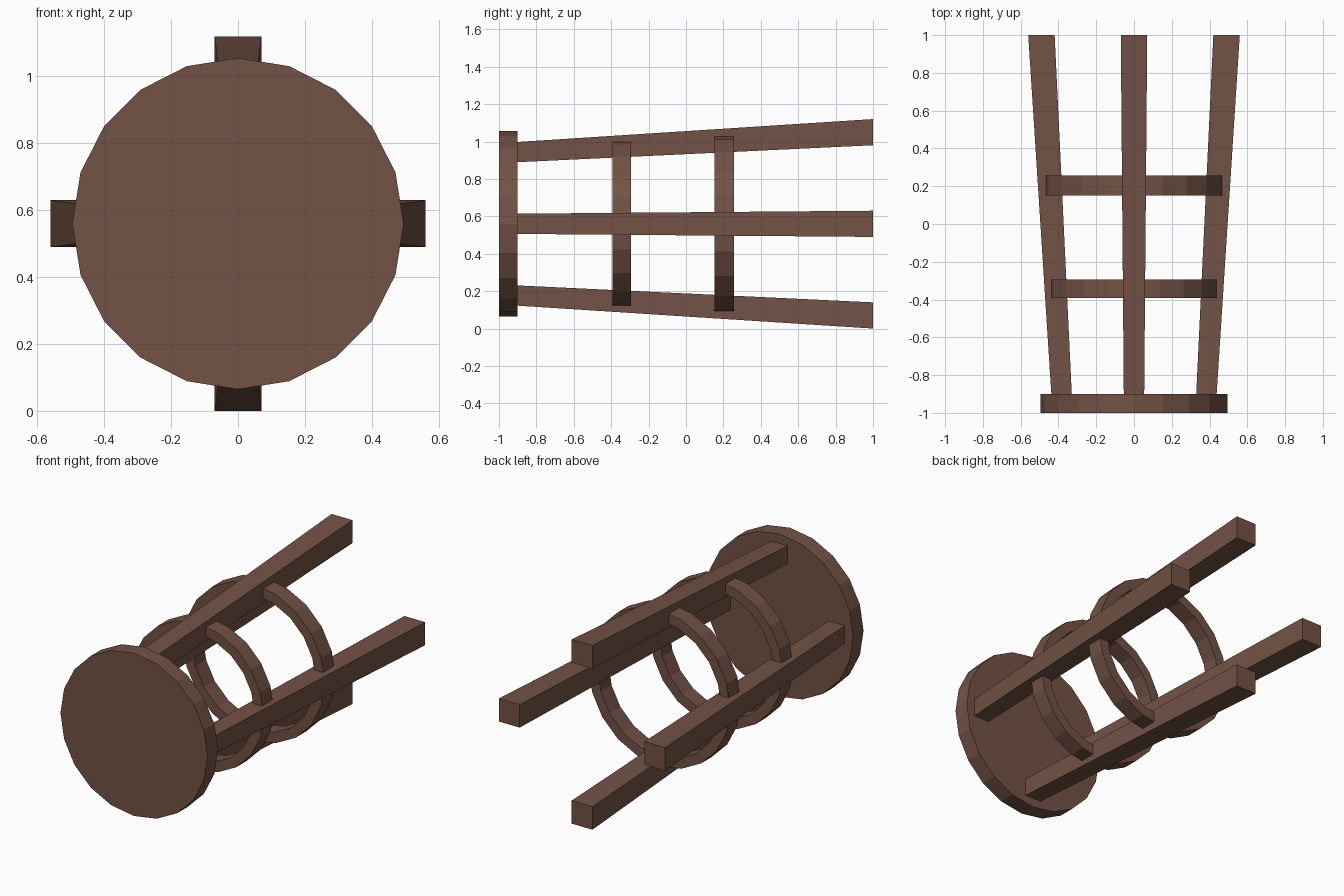
import bpy, bmesh
from math import sin, cos, pi
from mathutils import Matrix, Vector

if "Cube" in bpy.data.objects:
    bpy.data.objects.remove(bpy.data.objects["Cube"])

CZ = 0.56      # height of the stool's axis, which runs along y
SIDES = 20

wood = bpy.data.materials.new("brown_wood")
wood.diffuse_color = (0.17, 0.085, 0.06, 1)
wood.use_nodes = True
wood.node_tree.nodes["Principled BSDF"].inputs["Base Color"].default_value = wood.diffuse_color


def finish(name, bm):
    bmesh.ops.recalc_face_normals(bm, faces=bm.faces)
    me = bpy.data.meshes.new(name)
    bm.to_mesh(me)
    bm.free()
    me.materials.append(wood)
    ob = bpy.data.objects.new(name, me)
    bpy.context.collection.objects.link(ob)
    ob.location.z = CZ
    return ob


def loop(bm, r, y):
    return [bm.verts.new((r * sin(2 * pi * i / SIDES), y, r * cos(2 * pi * i / SIDES)))
            for i in range(SIDES)]


def bridge(bm, a, b):
    n = len(a)
    for i in range(n):
        bm.faces.new((a[i], a[(i + 1) % n], b[(i + 1) % n], b[i]))


def disc(name, r, y0, y1):
    bm = bmesh.new()
    a, b = loop(bm, r, y0), loop(bm, r, y1)
    bridge(bm, a, b)
    bm.faces.new(a)
    bm.faces.new(b)
    finish(name, bm)


def ring(name, outer, inner, y0, y1):
    bm = bmesh.new()
    ls = [loop(bm, r, y) for r, y in ((outer, y0), (outer, y1), (inner, y1), (inner, y0))]
    for i in range(4):
        bridge(bm, ls[i], ls[(i + 1) % 4])
    finish(name, bm)


def leg(name, angle):
    # tapered square bar, splayed away from the axis
    bm = bmesh.new()
    ends = []
    for y, half, lo, hi in ((-0.91, 0.054, 0.329, 0.437), (1.0, 0.07, 0.42, 0.56)):
        ends.append([bm.verts.new((x, y, z)) for x, z in
                     ((-half, lo), (half, lo), (half, hi), (-half, hi))])
    bridge(bm, *ends)
    for e in ends:
        bm.faces.new(e)
    bmesh.ops.rotate(bm, verts=bm.verts, cent=Vector(), matrix=Matrix.Rotation(angle, 3, 'Y'))
    finish(name, bm)


# seat
disc("seat", 0.495, -1.0, -0.9)
# four splayed legs
for i in range(4):
    leg(f"leg_{i + 1}", i * pi / 2)
# two stretcher rings
ring("upper_ring", 0.446, 0.385, -0.393, -0.293)
ring("lower_ring", 0.476, 0.415, 0.152, 0.256)
